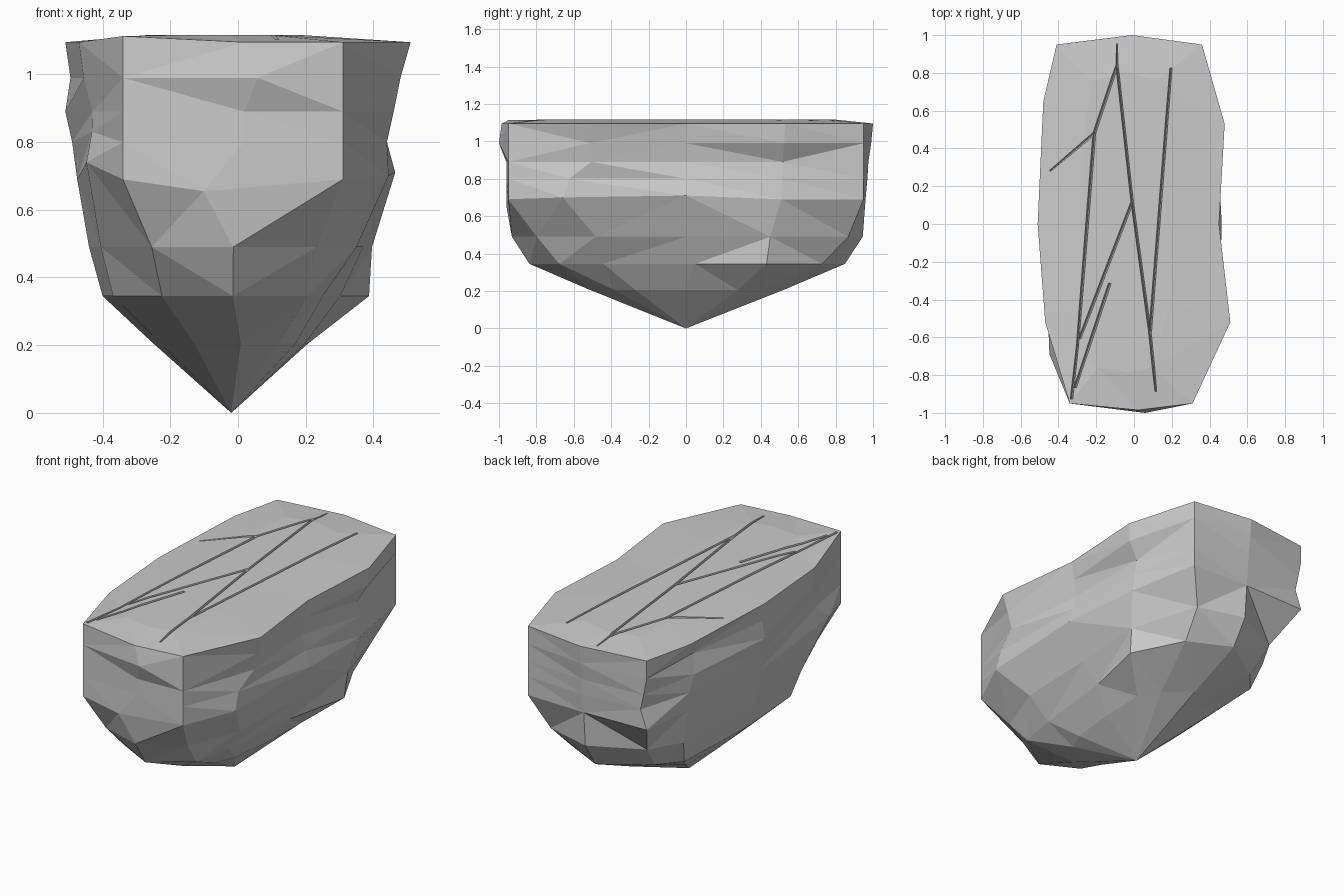
import bpy, bmesh
from mathutils import Vector

if "Cube" in bpy.data.objects:
    bpy.data.objects.remove(bpy.data.objects["Cube"])

# Plan outline of the rock, anticlockwise from the front left corner
OUTLINE = [(-.34, -.95), (.02, -.985), (.31, -.95), (.51, -.52), (.46, 0), (.48, .53),
           (.36, .95), (-.01, 1), (-.41, .95), (-.48, .65), (-.51, 0), (-.47, -.52)]
# Corner point -> its pull towards the middle (y) on the three lowest levels
CORNERS = {0: (.06, .08, .04), 2: (.11, .13, .10), 6: (.10, .08, .03), 8: (.10, .13, .10)}
# Height, left half width, right half width, length scale, corner width factor
LEVELS = [(.205, .25, .22, .52, .38), (.345, .40, .39, .85, .66),
          (.49, .44, .41, .945, .75), (.69, .475, .465, .96, 1.0),
          (.80, .49, .45, .97, 1.0), (.89, .51, .46, .975, 1.0),
          (.99, .495, .48, .99, 1.0), (1.095, .51, .51, 1.0, 1.0)]
# Local chips: (level, point) -> offset
CHIPS = {(0, 3): (-.05, 0, 0), (1, 3): (-.14, 0, 0), (1, 4): (-.05, .05, 0),
         (2, 3): (-.06, .01, 0), (1, 1): (-.03, 0, 0), (2, 1): (-.03, 0, 0),
         (3, 1): (-.12, -.015, -.035), (4, 1): (0, -.005, 0),
         (2, 5): (.01, -.05, 0), (1, 5): (.02, -.02, 0),
         (3, 3): (-.02, -.16, .01), (4, 3): (-.01, -.12, 0),
         (3, 4): (.045, 0, .02), (4, 4): (.03, 0, 0), (3, 11): (-.01, -.19, .05),
         (4, 11): (.02, -.08, .03), (5, 11): (.04, -.05, 0), (6, 1): (.04, -.025, 0),
         (6, 5): (.02, 0, 0), (5, 5): (-.02, 0, 0), (5, 9): (.02, -.05, 0),
         (6, 9): (.04, -.1, 0), (4, 8): (.04, 0, 0), (5, 8): (.02, 0, 0),
         (7, 0): (0, 0, .018), (7, 4): (-.01, 0, 0)}


def make_object(name, bm):
    bmesh.ops.recalc_face_normals(bm, faces=bm.faces)
    mesh = bpy.data.meshes.new(name)
    bm.to_mesh(mesh)
    bm.free()
    obj = bpy.data.objects.new(name, mesh)
    bpy.context.collection.objects.link(obj)
    return obj


# Faceted rock body, tapering to a point
bm = bmesh.new()
rings = []
for k, (z, left, right, length, corner) in enumerate(LEVELS):
    ring = []
    for i, (x, y) in enumerate(OUTLINE):
        px, py = x * (left if x < 0 else right) / .51, y * length
        if i in CORNERS:
            px = x * corner
            if k >= 3:
                py = y
            else:
                py -= CORNERS[i][k] * (1 if y > 0 else -1)
        p = Vector((px, py, z)) + Vector(CHIPS.get((k, i), (0, 0, 0)))
        ring.append(bm.verts.new(p))
    rings.append(ring)
# Slightly raised top plateau
rings.append([bm.verts.new((x * .45 - .04, y * .8, 1.116)) for x, y in OUTLINE])
n = len(OUTLINE)
for low, high in zip(rings, rings[1:]):
    for i in range(n):
        j = (i + 1) % n
        bm.faces.new((low[i], low[j], high[j], high[i]))
apex = bm.verts.new((-.02, 0, 0))
for i in range(n):
    bm.faces.new((apex, rings[0][(i + 1) % n], rings[0][i]))
bm.faces.new(rings[-1])
bmesh.ops.triangulate(bm, faces=[f for f in bm.faces if len(f.verts) == 4])
rock = make_object("rock", bm)

# Cracks across the top, cut with narrow V-shaped prisms
CRACKS = [[(-.09, .95), (-.09, .84), (-.01, .12), (.085, -.58), (.115, -.88)],
          [(.195, .82), (.085, -.58)],
          [(-.012, .11), (-.285, -.60)],
          [(-.09, .84), (-.21, .48), (-.44, .285)],
          [(-.21, .48), (-.30, -.65), (-.33, -.92)],
          [(-.13, -.32), (-.31, -.86)]]


def crack_cutter(name, a, b, index, half=.012):
    a, b = Vector((*a, 0)), Vector((*b, 0))
    along = (b - a).normalized()
    half += index * .0003
    side = Vector((-along.y, along.x, 0)) * half
    top = Vector((0, 0, 1.14 + index * .0011))
    bottom = Vector((0, 0, 1.085 - index * .0007))
    bm = bmesh.new()
    ends = []
    for p in (a - along * .006, b + along * .006):
        ends.append([bm.verts.new(p + side + top), bm.verts.new(p - side + top),
                     bm.verts.new(p + bottom)])
    bm.faces.new(ends[0])
    bm.faces.new(ends[1])
    for i in range(3):
        j = (i + 1) % 3
        bm.faces.new((ends[0][i], ends[0][j], ends[1][j], ends[1][i]))
    cutter = make_object(name, bm)
    cutter.hide_render = True
    cutter.hide_set(True)
    return cutter


cutters = []
for path in CRACKS:
    for a, b in zip(path, path[1:]):
        cutter = crack_cutter("crack_cutter", a, b, len(cutters))
        cut = rock.modifiers.new("crack", 'BOOLEAN')
        cut.operation = 'DIFFERENCE'
        cut.solver = 'EXACT'
        cut.object = cutter
        cutters.append(cutter)

# Bake the cuts and clear the helpers
depsgraph = bpy.context.evaluated_depsgraph_get()
carved = bpy.data.meshes.new_from_object(rock.evaluated_get(depsgraph))
rock.modifiers.clear()
rock.data = carved
for cutter in cutters:
    bpy.data.objects.remove(cutter)
